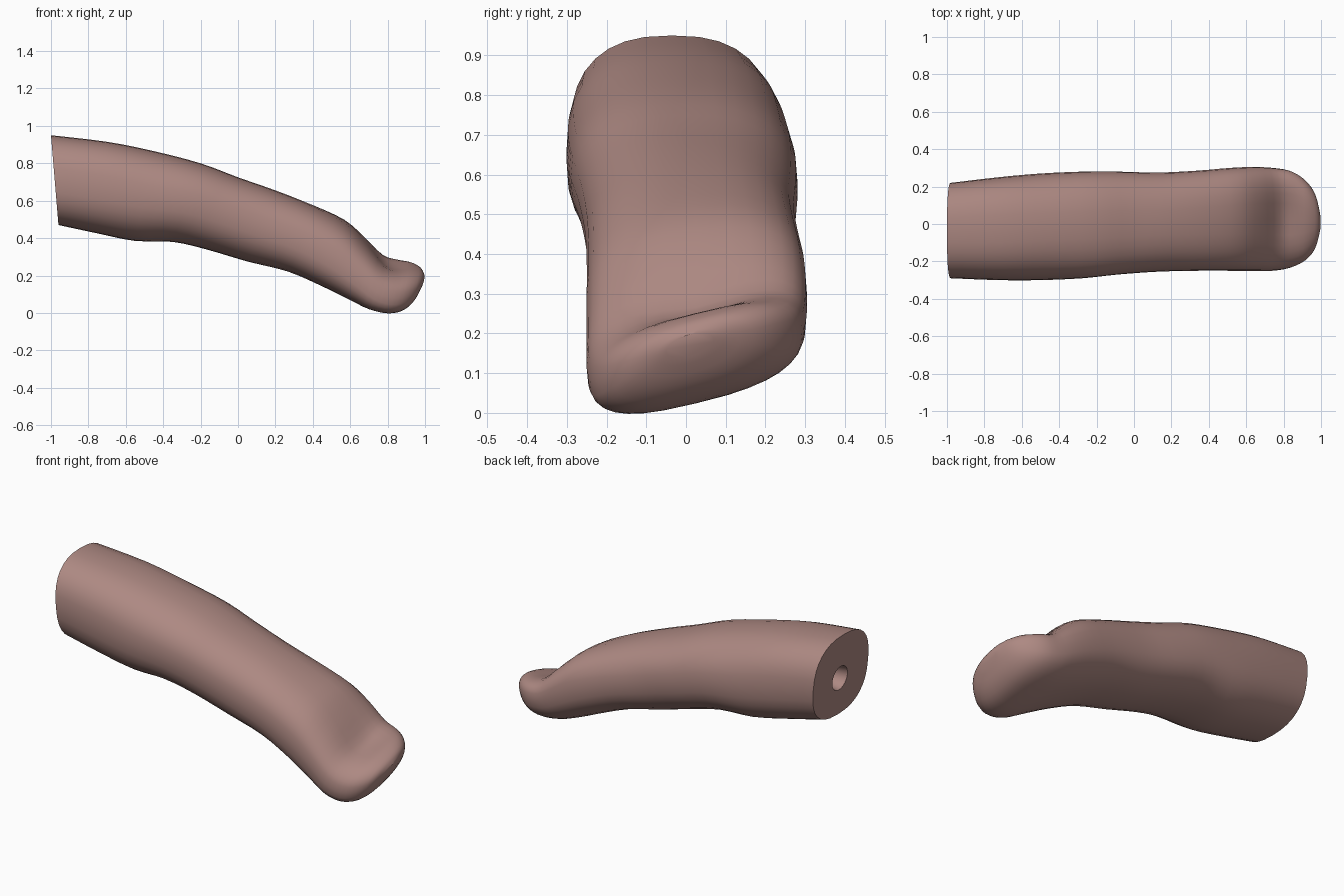
import bpy, bmesh, math
from mathutils import Vector

if "Cube" in bpy.data.objects:
    bpy.data.objects.remove(bpy.data.objects["Cube"])

skin = bpy.data.materials.new("dusky pink skin")
skin.diffuse_color = (0.42, 0.25, 0.225, 1)
skin.use_nodes = True
skin.node_tree.nodes["Principled BSDF"].inputs["Base Color"].default_value = skin.diffuse_color

# Stations: top x, top z, bottom x, bottom z, y min, y max, sideways tilt, squareness
STATIONS = [
    (-1.00, .950, -.96, .470, -.29, .22, .00, 2.5),
    (-.70, .915, -.75, .425, -.30, .25, .00, 2.5),
    (-.45, .865, -.55, .385, -.30, .27, .00, 2.4),
    (-.20, .800, -.35, .380, -.29, .28, .00, 2.4),
    (.00, .725, -.17, .340, -.27, .28, .00, 2.4),
    (.20, .655, .05, .275, -.255, .275, .02, 2.4),
    (.40, .575, .27, .220, -.25, .285, .05, 2.5),
    (.57, .490, .46, .140, -.25, .30, .10, 2.6),
    (.68, .390, .60, .075, -.25, .305, .15, 2.7),
    (.78, .290, .70, .035, -.25, .30, .20, 2.8),
    (.86, .255, .80, .018, -.235, .285, .24, 2.8),
    (.93, .245, .88, .030, -.20, .24, .25, 2.6),
    (.98, .225, .94, .075, -.14, .17, .25, 2.3),
    (.998, .195, .98, .140, -.05, .07, .25, 2.0),
]
SEGS, STEPS = 32, 3


def blend(a, b, c, d, t):
    """Smooth curve through b and c."""
    return tuple(.5 * (2*q + (r-p)*t + (2*p-5*q+4*r-s)*t*t + (3*q-p-3*r+s)*t**3)
                 for p, q, r, s in zip(a, b, c, d))


def spow(v, e):
    return math.copysign(abs(v) ** e, v)


def section(st):
    tx, tz, bx, bz, y0, y1, tilt, n = st
    pts = []
    for i in range(SEGS):
        a = 2 * math.pi * i / SEGS
        u, v = spow(math.cos(a), 2/n), spow(math.sin(a), 2/n)
        y = (y0+y1)/2 + u*(y1-y0)/2
        x = (tx+bx)/2 + v*(tx-bx)/2
        z = (tz+bz)/2 + v*(tz-bz)/2 + tilt*y
        # Shallow hollow behind the fingertip
        if v > 0:
            z -= .03 * v * math.exp(-((x-.79)/.08)**2 - ((y-.03)/.14)**2)
        pts.append(Vector((x, y, z)))
    return pts


bm = bmesh.new()


def add_ring(pts):
    return [bm.verts.new(p) for p in pts]


def bridge(r, s):
    for i in range(SEGS):
        j = (i+1) % SEGS
        bm.faces.new((r[i], r[j], s[j], s[i]))


# Curved finger body
rings = []
last = len(STATIONS) - 1
for k in range(last):
    a, b, c, d = (STATIONS[min(max(k+o, 0), last)] for o in (-1, 0, 1, 2))
    for s in range(STEPS):
        rings.append(add_ring(section(blend(a, b, c, d, s/STEPS))))
rings.append(add_ring(section(STATIONS[-1])))
for r, s in zip(rings, rings[1:]):
    bridge(r, s)
bm.faces.new(rings[-1])

# Flat cut end with a small round socket
slope = .04 / .48
prev = rings[0]
for radius, depth in ((.07, 0), (.06, .06), (.035, .10)):
    pts = []
    for i in range(SEGS):
        a = 2 * math.pi * i / SEGS
        z = .69 + radius*math.sin(a)
        pts.append(Vector((-1 + (.95-z)*slope + depth, -.03 + radius*math.cos(a), z)))
    ring = add_ring(pts)
    bridge(prev, ring)
    prev = ring
bm.faces.new(prev)

bmesh.ops.recalc_face_normals(bm, faces=bm.faces[:])
mesh = bpy.data.meshes.new("finger")
bm.to_mesh(mesh)
bm.free()
mesh.materials.append(skin)
finger = bpy.data.objects.new("finger", mesh)
bpy.context.collection.objects.link(finger)

# Smooth skin, crisp cut edge
bpy.context.view_layer.objects.active = finger
finger.select_set(True)
bpy.ops.object.shade_smooth_by_angle(angle=math.radians(40))
